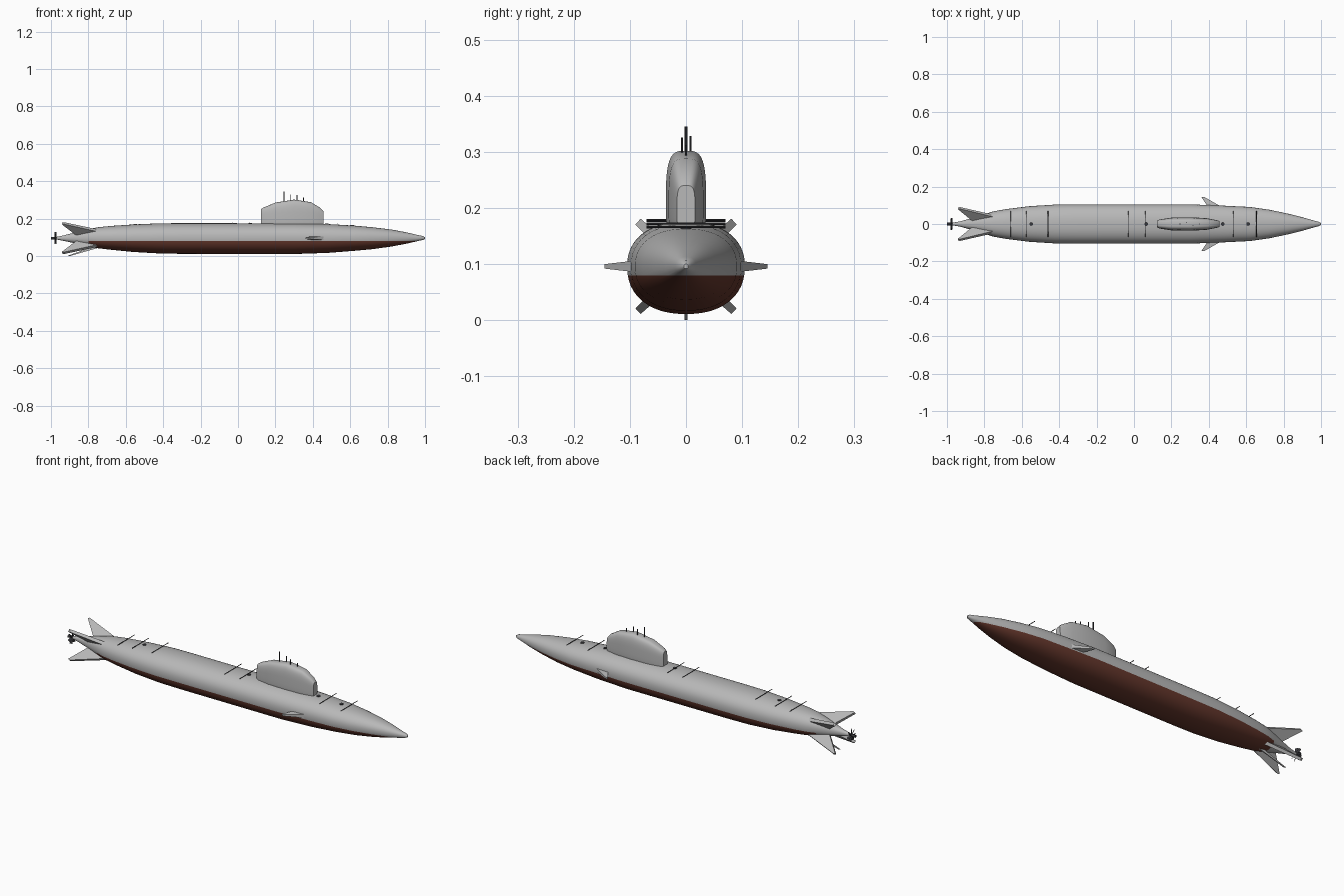
import bpy, bmesh, math
from mathutils import Matrix, Vector

if "Cube" in bpy.data.objects:
    bpy.data.objects.remove(bpy.data.objects["Cube"], do_unlink=True)


def material(name, r, g, b):
    m = bpy.data.materials.new(name)
    m.use_nodes = True
    m.diffuse_color = (r, g, b, 1)
    m.node_tree.nodes["Principled BSDF"].inputs["Base Color"].default_value = (r, g, b, 1)
    return m


GREY = material("light grey", 0.48, 0.48, 0.48)
RED = material("dark red", 0.13, 0.038, 0.025)
DARK = material("dark grey", 0.04, 0.04, 0.045)
AXIS = 0.096      # height of the hull axis
WATERLINE = 0.08


def finish(bm, name, *mats, smooth=None):
    bmesh.ops.recalc_face_normals(bm, faces=bm.faces)
    mesh = bpy.data.meshes.new(name)
    bm.to_mesh(mesh)
    bm.free()
    ob = bpy.data.objects.new(name, mesh)
    bpy.context.scene.collection.objects.link(ob)
    for m in mats:
        mesh.materials.append(m)
    if smooth:
        bpy.ops.object.select_all(action="DESELECT")
        ob.select_set(True)
        bpy.context.view_layer.objects.active = ob
        bpy.ops.object.shade_smooth_by_angle(angle=math.radians(smooth))
    return ob


def loft(stations, mid, power, sides):
    """Skin superellipse sections given as (x, half width, top, bottom)."""
    bm = bmesh.new()
    rings = []
    for x, w, top, bottom in stations:
        ring = []
        for i in range(sides):
            a = math.tau * i / sides
            c, s = math.cos(a), math.sin(a)
            y = w * math.copysign(abs(c) ** (2 / power), c)
            h = top - mid if s > 0 else mid - bottom
            z = mid + h * math.copysign(abs(s) ** (2 / power), s)
            ring.append(bm.verts.new((x, y, z)))
        rings.append(ring)
    for a, b in zip(rings, rings[1:]):
        for i in range(sides):
            j = (i + 1) % sides
            bm.faces.new((a[i], a[j], b[j], b[i]))
    bm.faces.new(rings[0])
    bm.faces.new(rings[-1])
    return bm


def rod(name, start, end, radius, mat, sides=8):
    start, end = Vector(start), Vector(end)
    d = end - start
    bm = bmesh.new()
    place = Matrix.Translation((start + end) / 2) @ d.to_track_quat("Z", "Y").to_matrix().to_4x4()
    bmesh.ops.create_cone(bm, cap_ends=True, segments=sides, radius1=radius,
                          radius2=radius, depth=d.length, matrix=place)
    return finish(bm, name, mat, smooth=40)


def fin(name, outline, thick_root, thick_tip, angle):
    """Plate from (x, radius) points, two inner ones first and last, turned about the hull axis."""
    bm = bmesh.new()
    turn = Matrix.Translation((0, 0, AXIS)) @ Matrix.Rotation(math.radians(angle), 4, "X")
    layers = []
    for side in (-1, 1):
        layer = []
        for i, (x, r) in enumerate(outline):
            t = thick_root if i in (0, len(outline) - 1) else thick_tip
            layer.append(bm.verts.new(turn @ Vector((x, r, side * t / 2))))
        layers.append(layer)
        bm.faces.new(layer)
    a, b = layers
    for i in range(len(a)):
        j = (i + 1) % len(a)
        bm.faces.new((a[i], a[j], b[j], b[i]))
    return finish(bm, name, GREY)


# Hull, split in two colours at the waterline
hull_stations = [
    (-0.97, 0.007, 0.103, 0.089), (-0.93, 0.014, 0.111, 0.081),
    (-0.88, 0.028, 0.124, 0.07), (-0.82, 0.046, 0.14, 0.056),
    (-0.75, 0.068, 0.154, 0.042), (-0.68, 0.08, 0.161, 0.034),
    (-0.56, 0.095, 0.169, 0.022), (-0.42, 0.104, 0.175, 0.014),
    (-0.3, 0.105, 0.176, 0.012), (0.3, 0.105, 0.175, 0.011),
    (0.48, 0.098, 0.171, 0.017), (0.62, 0.091, 0.163, 0.028),
    (0.72, 0.077, 0.154, 0.037), (0.82, 0.056, 0.142, 0.051),
    (0.9, 0.036, 0.127, 0.066), (0.96, 0.019, 0.113, 0.08),
    (0.99, 0.011, 0.107, 0.087), (1.0, 0.004, 0.1, 0.092)]
bm = loft(hull_stations, AXIS, 2.25, 48)
for point, normal in (((0, 0, WATERLINE), (0, 0, 1)), ((-0.8, 0, 0), (1, 0, 0))):
    bmesh.ops.bisect_plane(bm, geom=bm.verts[:] + bm.edges[:] + bm.faces[:], dist=1e-5,
                           plane_co=point, plane_no=normal)
for f in bm.faces:
    c = f.calc_center_median()
    f.material_index = int(c.z < WATERLINE and c.x > -0.8)
finish(bm, "hull", GREY, RED, smooth=40)

# Sail
sail_stations = [
    (0.122, 0.017, 0.25, 0.15), (0.135, 0.024, 0.259, 0.15),
    (0.2, 0.034, 0.286, 0.15), (0.3, 0.036, 0.302, 0.15),
    (0.39, 0.031, 0.288, 0.15), (0.44, 0.021, 0.258, 0.15),
    (0.456, 0.016, 0.24, 0.15)]
finish(loft(sail_stations, 0.2, 3.6, 40), "sail", GREY, smooth=35)

# Masts
for name, x, y, top, radius in (
        ("main_periscope", 0.245, 0, 0.345, 0.003),
        ("left_mast", 0.28, 0.008, 0.328, 0.002),
        ("right_mast", 0.315, -0.007, 0.326, 0.002),
        ("front_mast", 0.35, 0, 0.312, 0.002)):
    rod(name, (x, y, 0.27), (x, y, top), radius, DARK)

# Cross bars on the deck
for i, (x, z) in enumerate(((-0.66, 0.165), (-0.575, 0.171), (-0.46, 0.177), (-0.03, 0.179),
                            (0.06, 0.179), (0.53, 0.172), (0.655, 0.166))):
    rod(f"deck_bar_{i + 1}", (x, -0.07, z), (x, 0.07, z), 0.0018, DARK, 6)

# Round deck hatches
for i, (x, z) in enumerate(((-0.55, 0.169), (0.065, 0.175), (0.475, 0.171), (0.61, 0.164))):
    rod(f"deck_hatch_{i + 1}", (x, 0, z - 0.008), (x, 0, z + 0.0025), 0.01, DARK, 16)

# Bow planes
bow_outline = [(0.48, 0.085), (0.375, 0.145), (0.36, 0.145), (0.4, 0.085)]
for name, angle in (("left_bow_plane", 0), ("right_bow_plane", 180)):
    fin(name, bow_outline, 0.022, 0.008, angle)

# Stern fins in an X, and a narrow lower blade
stern_outline = [(-0.72, 0.05), (-0.93, 0.117), (-0.94, 0.113), (-0.86, 0.025)]
for name, angle in (("upper_left_fin", 43), ("upper_right_fin", 137),
                    ("lower_left_fin", -43), ("lower_right_fin", -137)):
    fin(name, stern_outline, 0.018, 0.014, angle)
fin("lower_blade", [(-0.74, 0.05), (-0.9, 0.096), (-0.91, 0.094), (-0.76, 0.04)], 0.005, 0.005, -90)

# Propeller
rod("propeller_hub", (-1.0, 0, AXIS), (-0.955, 0, AXIS), 0.007, DARK, 16)
bm = bmesh.new()
for i in range(7):
    spin = (Matrix.Translation((-0.975, 0, AXIS)) @ Matrix.Rotation(math.tau * i / 7, 4, "X")
            @ Matrix.Translation((0, 0, 0.017)) @ Matrix.Rotation(math.radians(40), 4, "Z")
            @ Matrix.Diagonal((0.002, 0.013, 0.03, 1)))
    bmesh.ops.create_cube(bm, size=1, matrix=spin)
finish(bm, "propeller_blades", DARK)
